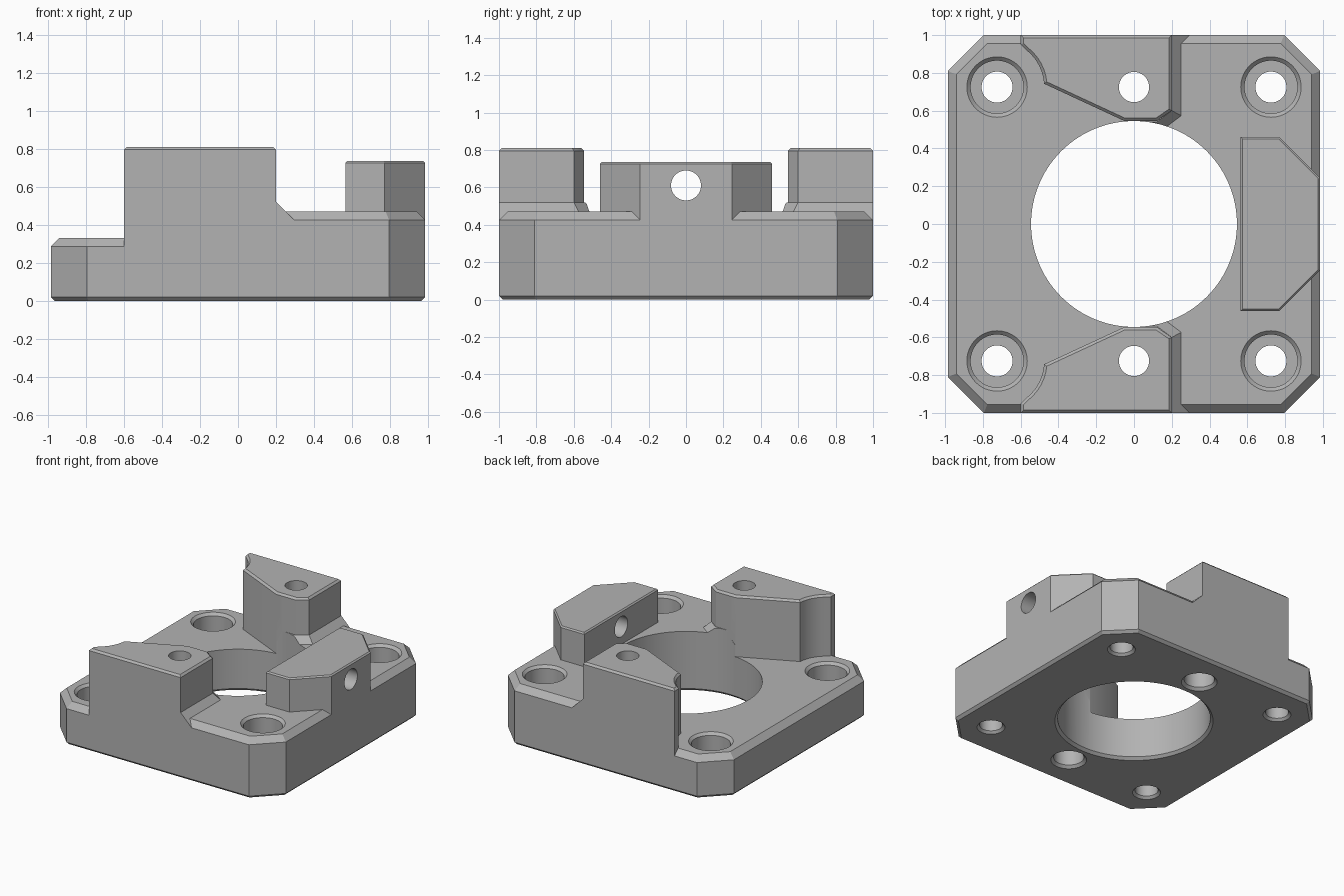
import bpy
import bmesh
import math
from mathutils import Vector

cube = bpy.data.objects.get("Cube")
if cube:
    bpy.data.objects.remove(cube, do_unlink=True)

grey = bpy.data.materials.new("plain_grey")
grey.use_nodes = True
grey.diffuse_color = (0.45, 0.45, 0.45, 1)
grey.node_tree.nodes["Principled BSDF"].inputs["Base Color"].default_value = (0.45, 0.45, 0.45, 1)


def inset(points, d):
    """Move every side of a counter-clockwise outline inward by d."""
    result = []
    n = len(points)
    for i in range(n):
        a, b, c = (Vector(points[(i + k) % n]) for k in (-1, 0, 1))
        u, v = (b - a).normalized(), (c - b).normalized()
        n1, n2 = Vector((-u.y, u.x)), Vector((-v.y, v.x))
        result.append(b + (n1 + n2) * d / (1 + n1.dot(n2)))
    return result


def circle(r, sides=64):
    return [(r * math.cos(2 * math.pi * i / sides), r * math.sin(2 * math.pi * i / sides))
            for i in range(sides)]


def loft(name, rings):
    """Closed solid through a stack of (outline, height) rings."""
    bm = bmesh.new()
    loops = [[bm.verts.new((p[0], p[1], z)) for p in pts] for pts, z in rings]
    n = len(loops[0])
    for low, high in zip(loops, loops[1:]):
        for i in range(n):
            j = (i + 1) % n
            bm.faces.new((low[i], low[j], high[j], high[i]))
    bm.faces.new(loops[0][::-1])
    bm.faces.new(loops[-1])
    bmesh.ops.recalc_face_normals(bm, faces=bm.faces)
    mesh = bpy.data.meshes.new(name)
    bm.to_mesh(mesh)
    bm.free()
    mesh.materials.append(grey)
    obj = bpy.data.objects.new(name, mesh)
    bpy.context.collection.objects.link(obj)
    return obj


def drill(name, profile, x=0, y=0):
    obj = loft(name, [(circle(r), z) for r, z in profile])
    obj.location = (x, y, 0)
    return obj


def combine(target, tool, operation):
    bpy.context.view_layer.update()
    bpy.context.view_layer.objects.active = target
    mod = target.modifiers.new("join", "BOOLEAN")
    mod.operation, mod.object, mod.solver = operation, tool, "EXACT"
    bpy.ops.object.modifier_apply(modifier=mod.name)
    bpy.data.objects.remove(tool, do_unlink=True)


W, C = 0.985, 0.19
LOW, HIGH, BEVEL = 0.33, 0.47, 0.045

# Low base plate with clipped corners
right_side = [(W - C, -1), (W, C - 1), (W, 1 - C), (W - C, 1)]
left_side = [(-x, -y) for x, y in right_side]
plate = right_side + left_side
block = loft("mounting_block", [(inset(plate, 0.02), 0), (plate, 0.02),
                                (plate, LOW - BEVEL), (inset(plate, BEVEL), LOW)])

# Raised half of the base
half = right_side + [(-BEVEL, 1), (-BEVEL, -1)]
parts = [loft("raised_half", [(half, 0.1), (half, HIGH - BEVEL), (inset(half, BEVEL), HIGH)])]

# Side post with slanted outer corners
side = [(0.565, -0.46), (0.77, -0.46), (W, -0.245), (W, 0.245), (0.77, 0.46), (0.565, 0.46)]
parts.append(loft("side_post", [(side, 0.1), (side, 0.725), (inset(side, 0.01), 0.735)]))

# Front and back posts, hollowed around the corner bore, with a sloped foot
arc = [(-0.725 + 0.25 * math.cos(math.radians(a)), 0.725 + 0.25 * math.sin(math.radians(a)))
       for a in range(4, 53, 8)]
post = [(0.2, 0.6), (0.2, 1), (-0.6, 1), (-0.6, 0.95)] + arc[::-1] + [(-0.05, 0.545), (0.12, 0.545)]
foot_top = [(0, 0.54), (0.12, 0.54), (0.2, 0.6), (0.2, 1), (0, 1)]
foot_low = [(0, 0.44), (0.15, 0.44), (0.295, 0.55), (0.295, 1), (0, 1)]
for name, s in (("front", -1), ("back", 1)):
    def flip(points):
        return [(p[0], p[1] * s) for p in points]
    parts.append(loft(name + "_post", [(flip(post), 0.1), (flip(post), 0.795),
                                       (flip(inset(post, 0.015)), 0.81)]))
    parts.append(loft(name + "_foot", [(flip(foot_low), 0.2), (flip(foot_low), 0.425),
                                       (flip(foot_top), 0.52)]))
for part in parts:
    combine(block, part, "UNION")

# Large centre opening
cuts = [loft("centre_cut", [(circle(r, 96), z) for r, z in
                            ((0.585, -0.02), (0.545, 0.02), (0.545, 1))])]

for y in (-0.725, 0.725):
    # Counterbored corner holes
    for x, top in ((-0.725, LOW), (0.725, HIGH)):
        cuts.append(drill("corner_cut", [(0.12, -0.02), (0.082, 0.018), (0.082, top - 0.17),
                                         (0.14, top - 0.17), (0.14, top - 0.02),
                                         (0.18, top + 0.02)], x, y))
    # Stepped holes through the posts
    cuts.append(drill("post_cut", [(0.148, -0.02), (0.108, 0.02), (0.108, 0.3),
                                   (0.08, 0.3), (0.08, 1)], 0, y))

# Cross hole through the side post
cross = drill("cross_cut", [(0.08, 0.4), (0.08, 1.2)])
cross.location.z = 0.61
cross.rotation_euler.y = math.pi / 2
cuts.append(cross)

for cut in cuts:
    cut.hide_render = True
    combine(block, cut, "DIFFERENCE")

bpy.ops.object.select_all(action="DESELECT")
block.select_set(True)
bpy.context.view_layer.objects.active = block
bpy.ops.object.shade_smooth_by_angle(angle=math.radians(25))
